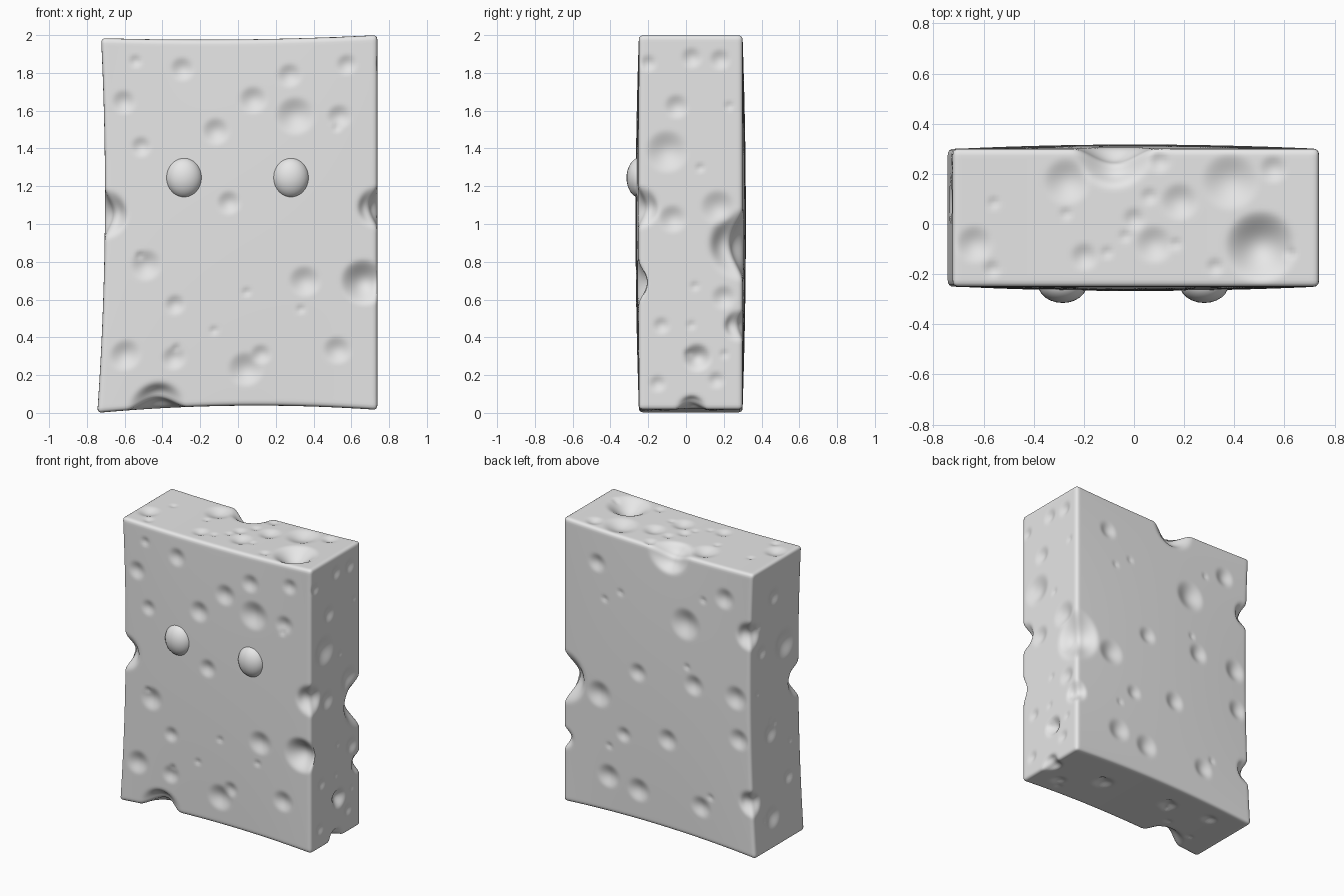
import bpy, bmesh, math, random
from mathutils import Matrix, Vector, kdtree

cube = bpy.data.objects.get("Cube")
if cube:
    bpy.data.objects.remove(cube, do_unlink=True)

HALF = Vector((0.73, 0.275, 1.0))       # half size of the unwarped block
CENTRE = Vector((0, 0.025, 1.0))
ROUND = 0.022                           # edge rounding
COUNT = (106, 40, 144)                  # grid cells along x, y and z

grey = bpy.data.materials.new("sponge grey")
grey.use_nodes = True
colour = (0.8, 0.8, 0.8, 1)
grey.diffuse_color = colour
grey.node_tree.nodes["Principled BSDF"].inputs["Base Color"].default_value = colour

# Pits on each face: two positions on the face and a radius, in hundredths
FRONT = [(-30, 184, 7), (-55, 188, 4), (27, 180, 7), (30, 158, 11), (53, 157, 7),
         (-62, 166, 7), (-53, 142, 6), (-12, 150, 8), (-5, 111, 7), (8, 167, 8),
         (-50, 78, 9), (35, 68, 9), (52, 31, 8), (-34, 27, 7), (4, 20, 10),
         (-60, 30, 9), (12, 28, 6), (-34, 56, 6), (57, 185, 6)]
BACK = [(47, 176, 7), (-22, 152, 12), (-52, 178, 8), (45, 83, 10), (15, 107, 7),
        (-29, 110, 8), (-62, 110, 9), (-8, 65, 8), (26, 59, 6), (38, 26, 9),
        (15, 22, 9), (-33, 24, 8), (-64, 81, 8)]
LEFT = [(3, 188, 6), (-10, 138, 12), (-7, 102, 8), (17, 108, 10), (20, 60, 7),
        (-13, 45, 5), (16, 16, 5), (-15, 14, 5), (-5, 162, 7), (-20, 185, 5), (18, 187, 6)]
RIGHT = [(-8, 137, 12), (-10, 43, 6), (9, 22, 9), (17, 140, 6), (5, 175, 7), (8, 80, 8)]
TOP = [(-27, 17, 10), (10, 25, 5), (18, 9, 8), (6, 11, 4), (38, 17, 12), (8, -8, 8),
       (-64, -8, 8), (-20, -13, 6), (-57, -18, 4), (32, -17, 4), (55, 22, 6), (0, 2, 5)]
BOTTOM = [(30, 5, 8), (-20, 10, 7), (-50, 15, 6), (55, -10, 6)]
# Deep bites, mostly out of the edges: x, y, z and radius
BITES = [(74, 30, 88, 20), (-73, -25, 106, 14), (73, -25, 108, 12), (66, -25, 68, 13),
         (-42, -25, 0, 16), (-8, 30, 200, 17), (50, -9, 200, 15), (73, 6, 28, 8),
         (73, 3, 0, 9), (-72, 30, 156, 11), (-72, 30, 38, 10), (73, 28, 45, 9)]


def on_face(axis, sign, a, b):
    """Point on a face of the block from its two in-face coordinates."""
    p = [a, b]
    p.insert(axis, CENTRE[axis] + sign * HALF[axis])
    return Vector(p)


def all_dents():
    """Centre, radius and depth of every dent."""
    faces = ((1, -1, FRONT), (1, 1, BACK), (0, 1, LEFT),
             (0, -1, RIGHT), (2, 1, TOP), (2, -1, BOTTOM))
    rng = random.Random(4)
    for axis, sign, pits in faces:
        for a, b, r in pits:
            yield on_face(axis, sign, a / 100, b / 100), r / 100, r / 400
        # Scattered pinholes
        i, j = [k for k in range(3) if k != axis]
        for n in range(6):
            a = CENTRE[i] + HALF[i] * rng.uniform(-0.85, 0.85)
            b = CENTRE[j] + HALF[j] * rng.uniform(-0.85, 0.85)
            yield on_face(axis, sign, a, b), 0.03, 0.008
    for x, y, z, r in BITES:
        yield Vector((x, y, z)) / 100, r / 100, r / 200


def inward(p):
    """Direction into the block, diagonal near an edge."""
    q = p - CENTRE
    n = Vector([-math.copysign(1, q[k]) if abs(q[k]) > HALF[k] - 0.03 else 0
                for k in range(3)])
    return n.normalized()


def warp(p):
    """Slight bulge and sag of the whole block."""
    t, v, s = [(p[k] - CENTRE[k]) / HALF[k] for k in range(3)]
    bow = 1 - t * t
    rise = 1 - s * s
    dx = max(0, -t) * (0.03 * rise + 0.01 * s - 0.005) + 0.008 * max(0, t)
    dy = 0.017 * v * rise * bow
    dz = (1 - s) / 2 * (0.03 * bow + 0.008 * (1 + t))
    dz -= (1 + s) / 2 * (0.015 * bow + 0.008 * (1 - t))
    return p + Vector((dx, dy, dz))


def add_object(name, bm):
    mesh = bpy.data.meshes.new(name)
    bm.to_mesh(mesh)
    bm.free()
    mesh.materials.append(grey)
    obj = bpy.data.objects.new(name, mesh)
    bpy.context.collection.objects.link(obj)
    bpy.ops.object.select_all(action="DESELECT")
    obj.select_set(True)
    bpy.context.view_layer.objects.active = obj
    bpy.ops.object.shade_smooth_by_angle(angle=math.radians(40))
    return obj


# Block: six welded grids
bm = bmesh.new()
for axis in range(3):
    i, j = [k for k in range(3) if k != axis]
    for sign in (-1, 1):
        m = Matrix.Identity(4)
        for k in range(3):
            m[k][0] = HALF[k] if k == i else 0
            m[k][1] = HALF[k] if k == j else 0
            m[k][2] = 1 if k == axis else 0
        m[axis][3] = sign * HALF[axis]
        bmesh.ops.create_grid(bm, x_segments=COUNT[i], y_segments=COUNT[j],
                              size=1, matrix=m)
bmesh.ops.remove_doubles(bm, verts=bm.verts[:], dist=0.001)
bmesh.ops.recalc_face_normals(bm, faces=bm.faces[:])

# Round the block's edges
for v in bm.verts:
    core = Vector([max(-HALF[k] + ROUND, min(HALF[k] - ROUND, v.co[k])) for k in range(3)])
    v.co = CENTRE + core + (v.co - core).normalized() * ROUND

# Press in the dents
bm.verts.ensure_lookup_table()
tree = kdtree.KDTree(len(bm.verts))
for n, v in enumerate(bm.verts):
    tree.insert(v.co, n)
tree.balance()
for centre, radius, depth in all_dents():
    push = inward(centre) * depth
    for co, n, dist in tree.find_range(centre, radius):
        bm.verts[n].co += push * (1 - (dist / radius) ** 2) ** 2

for v in bm.verts:
    v.co = warp(v.co)
add_object("sponge_block", bm)

# Domed eyes
for side, x in (("right", -0.285), ("left", 0.28)):
    bm = bmesh.new()
    bmesh.ops.create_uvsphere(bm, u_segments=24, v_segments=16, radius=0.1)
    eye = add_object(side + "_eye", bm)
    eye.scale = (0.98, 0.75, 1.08)
    eye.location = (x, -0.24, 1.245)
